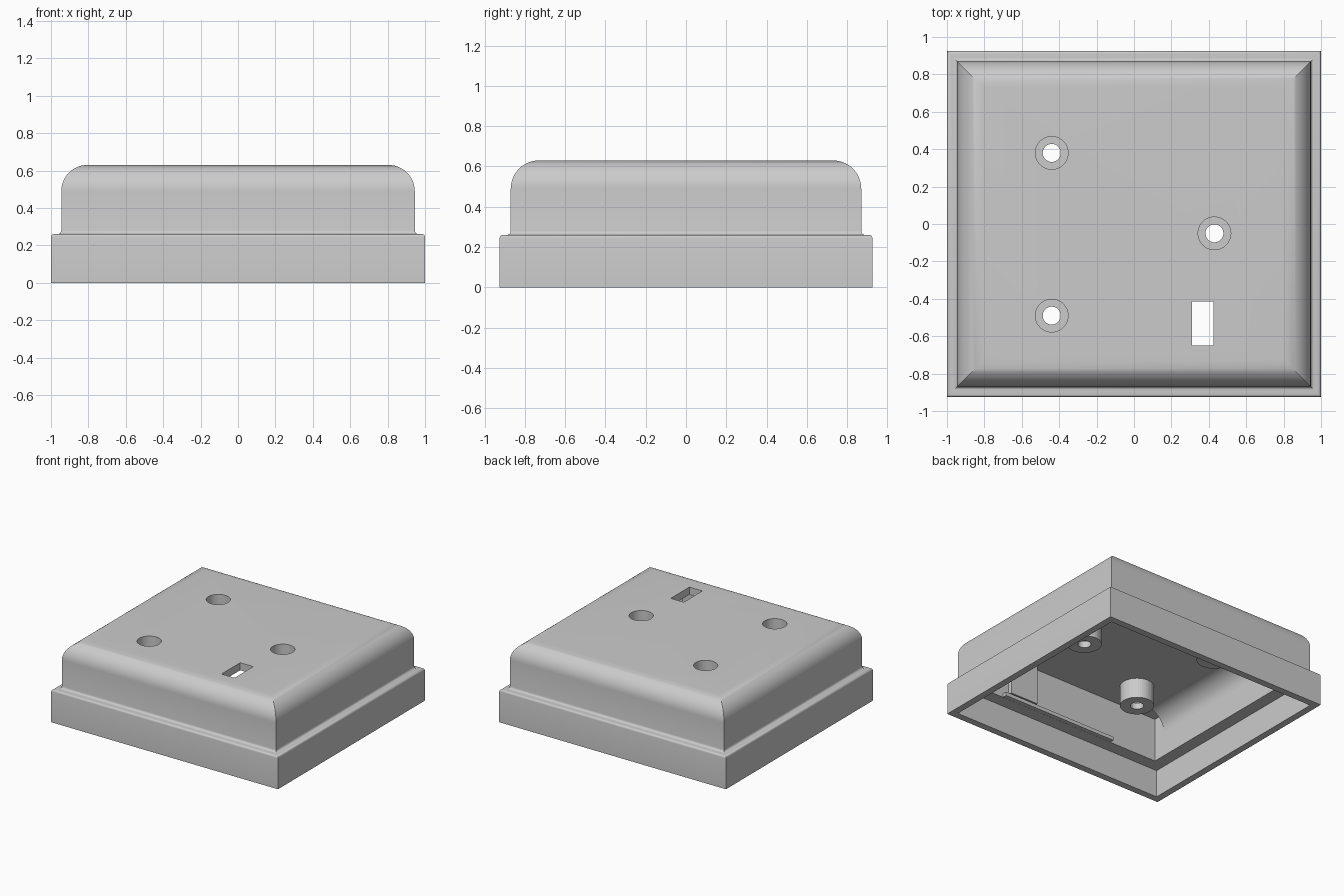
import bpy, bmesh, math
from mathutils import Matrix

old = bpy.data.objects.get("Cube")
if old:
    bpy.data.objects.remove(old, do_unlink=True)

HX, HY = 1.0, 0.925          # half size of the base
TOP, CEIL, LEDGE = 0.63, 0.57, 0.22

grey = bpy.data.materials.new("plain_grey")
grey.use_nodes = True
colour = (0.6, 0.6, 0.6, 1)
grey.diffuse_color = colour
grey.node_tree.nodes["Principled BSDF"].inputs["Base Color"].default_value = colour


def finish(name, bm, helper=False):
    bmesh.ops.recalc_face_normals(bm, faces=bm.faces)
    mesh = bpy.data.meshes.new(name)
    bm.to_mesh(mesh)
    bm.free()
    mesh.materials.append(grey)
    ob = bpy.data.objects.new(name, mesh)
    bpy.context.scene.collection.objects.link(ob)
    if helper:
        ob.hide_render = True
        ob.hide_viewport = True
    return ob


def add_box(bm, x0, x1, y0, y1, z0, z1):
    m = Matrix.Translation(((x0 + x1) / 2, (y0 + y1) / 2, (z0 + z1) / 2))
    bmesh.ops.create_cube(bm, size=1, matrix=m @ Matrix.Diagonal((x1 - x0, y1 - y0, z1 - z0, 1)))


def add_cylinder(bm, x, y, r, z0, z1):
    bmesh.ops.create_cone(bm, cap_ends=True, segments=48, radius1=r, radius2=r, depth=z1 - z0,
                          matrix=Matrix.Translation((x, y, (z0 + z1) / 2)))


def arc(cx, cz, r, start, end, n):
    angles = [math.radians(start + (end - start) * i / n) for i in range(n + 1)]
    return [(cx + r * math.cos(a), cz + r * math.sin(a)) for a in angles]


# Shell: mitred rectangular rings following an (inset, height) profile, inside to outside
profile = [(0.155, CEIL), (0.155, LEDGE), (0.055, LEDGE), (0.055, 0), (0, 0)]
profile += arc(0.015, 0.245, 0.015, 180, 90, 4)
profile += arc(0.035, 0.28, 0.02, 270, 360, 4)
profile += arc(0.195, TOP - 0.14, 0.14, 180, 90, 14)
bm = bmesh.new()
rings = [[bm.verts.new((sx * (HX - d), sy * (HY - d), z))
          for sx, sy in ((-1, -1), (1, -1), (1, 1), (-1, 1))] for d, z in profile]
for a, b in zip(rings, rings[1:]):
    for i in range(4):
        j = (i + 1) % 4
        bm.faces.new((a[i], a[j], b[j], b[i]))
bm.faces.new(rings[0])
bm.faces.new(rings[-1])
shell = finish("cover_shell", bm)

# Screw bosses, their stepped holes and the slot
screws = [(-0.44, 0.38), (-0.44, -0.49), (0.43, -0.05)]
bosses, bores, holes, slot = (bmesh.new() for _ in range(4))
for x, y in screws:
    add_cylinder(bosses, x, y, 0.125, 0.41, 0.6)
    add_cylinder(bores, x, y, 0.0875, 0.46, 0.8)
    add_cylinder(holes, x, y, 0.048, 0.3, 0.7)
add_box(slot, 0.31, 0.425, -0.65, -0.415, 0.5, 0.8)
for name, part, mode in (("screw_bosses", bosses, 'UNION'), ("counterbore_cutter", bores, 'DIFFERENCE'),
                         ("screw_hole_cutter", holes, 'DIFFERENCE'), ("slot_cutter", slot, 'DIFFERENCE')):
    mod = shell.modifiers.new(name, 'BOOLEAN')
    mod.operation = mode
    mod.solver = 'EXACT'
    mod.object = finish(name, part, helper=True)

# Curved fillers where the side walls meet the ceiling inside
for side, name in ((-1, "left_side_fillet"), (1, "right_side_fillet")):
    w = HX - 0.155
    outline = [(w + 0.01, CEIL + 0.01), (w + 0.01, CEIL - 0.15)]
    outline += arc(w - 0.15, CEIL - 0.15, 0.15, 0, 90, 10) + [(w - 0.15, CEIL + 0.01)]
    bm = bmesh.new()
    ends = [[bm.verts.new((side * x, y, z)) for x, z in outline] for y in (-0.67, 0.67)]
    for e in ends:
        bm.faces.new(e)
    for i in range(len(outline)):
        j = (i + 1) % len(outline)
        bm.faces.new((ends[0][i], ends[0][j], ends[1][j], ends[1][i]))
    finish(name, bm)

# Rib and block on the inside of the front wall
bm = bmesh.new()
add_box(bm, -0.42, 0.6, -0.79, -0.735, LEDGE + 0.001, LEDGE + 0.03)
finish("front_rib", bm)
bm = bmesh.new()
add_box(bm, 0.3, 0.55, -0.79, -0.735, LEDGE + 0.04, CEIL + 0.01)
finish("front_block", bm)

# Smooth curved faces, keep edges sharp
bpy.ops.object.select_all(action='DESELECT')
for ob in bpy.context.scene.objects:
    if ob.type == 'MESH' and not ob.hide_render:
        ob.select_set(True)
        bpy.context.view_layer.objects.active = ob
bpy.ops.object.shade_smooth_by_angle(angle=math.radians(30))
